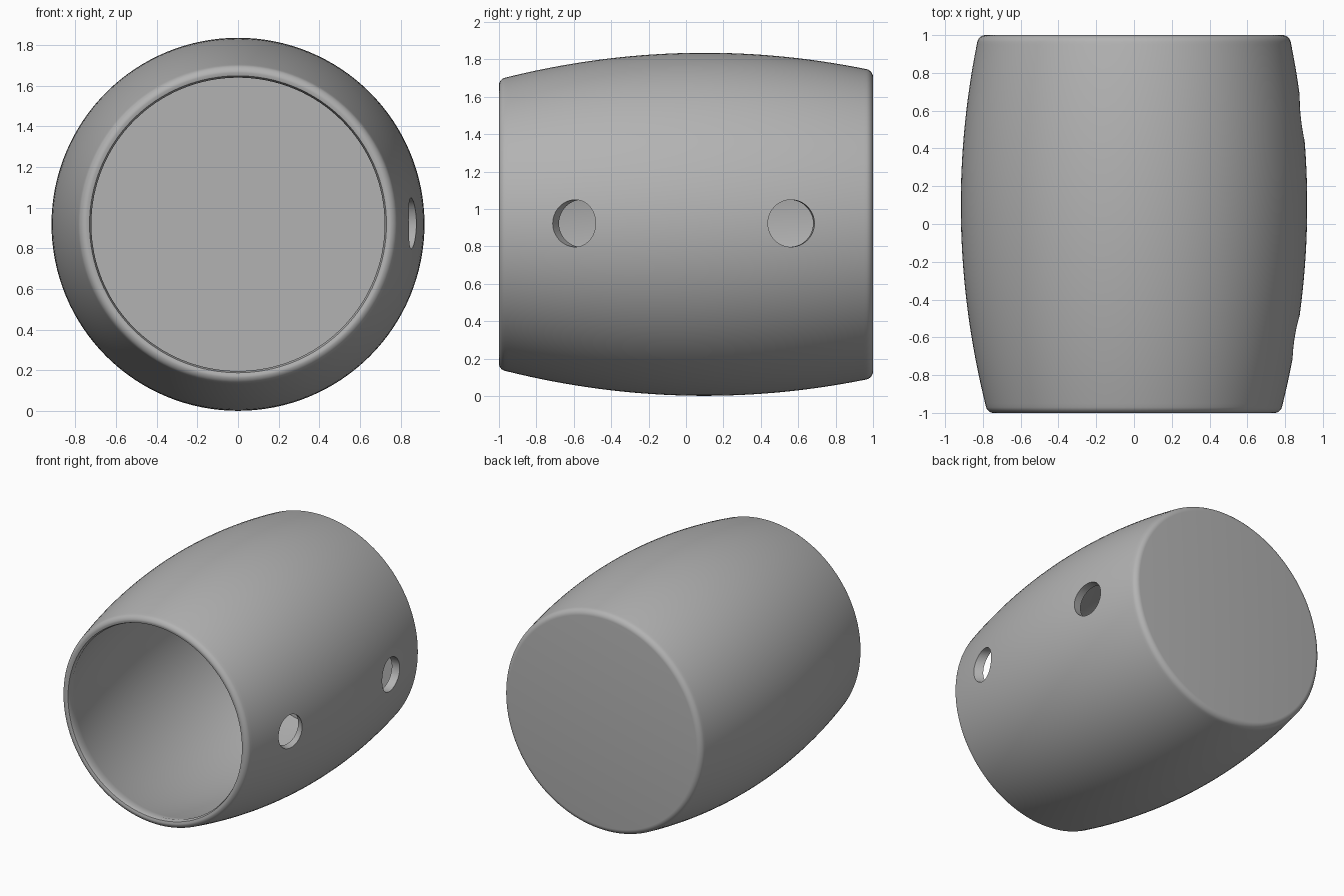
import bpy, bmesh, math

cube = bpy.data.objects.get("Cube")
if cube:
    bpy.data.objects.remove(cube, do_unlink=True)

CENTRE_Z = 0.918
WALL = 0.062
SIDES = 128

grey = bpy.data.materials.new("grey")
grey.use_nodes = True
grey.diffuse_color = (0.45, 0.45, 0.45, 1)
grey.node_tree.nodes["Principled BSDF"].inputs["Base Color"].default_value = grey.diffuse_color


def bulge(y):
    """Outer radius along the barrel."""
    return 0.917 - 0.117 * (y - 0.1) ** 2


def finish(name, bm):
    bmesh.ops.recalc_face_normals(bm, faces=bm.faces)
    mesh = bpy.data.meshes.new(name)
    bm.to_mesh(mesh)
    bm.free()
    mesh.materials.append(grey)
    obj = bpy.data.objects.new(name, mesh)
    bpy.context.collection.objects.link(obj)
    return obj


def rounded(y_end, radius, sign):
    """Points around the outer edge, from the end face to the side."""
    points = []
    for i in range(7):
        a = math.pi / 2 * i / 6
        y = y_end + sign * radius * (1 - math.cos(a))
        points.append((bulge(y) - radius * (1 - math.sin(a)), y))
    return points


# Closed profile from the back centre, round the open lip, to the inner floor
steps = 32
outer = [0.95 - 1.9 * i / steps for i in range(steps + 1)]
inner = [-0.97 + 1.91 * i / steps for i in range(steps + 1)]
profile = [(0, 1)] + rounded(1, 0.035, -1)
profile += [(bulge(y), y) for y in outer]
profile += rounded(-1, 0.03, 1)[::-1]
profile += [(0.73, -0.995)]
profile += [(bulge(y) - WALL, y) for y in inner]
profile += [(0, 0.94)]

bm = bmesh.new()
verts = [bm.verts.new((r, y, CENTRE_Z)) for r, y in profile]
edges = [bm.edges.new(pair) for pair in zip(verts, verts[1:])]
bmesh.ops.spin(bm, geom=verts + edges, cent=(0, 0, CENTRE_Z), axis=(0, 1, 0),
               angle=math.tau, steps=SIDES, use_merge=True)
bmesh.ops.remove_doubles(bm, verts=bm.verts, dist=0.0001)
barrel = finish("barrel", bm)


# Side holes: round seen from the side, drilled at a slant
def hole_cutter(name, y_centre, slant):
    bm = bmesh.new()
    bmesh.ops.create_cone(bm, cap_ends=True, segments=48, radius1=0.126,
                          radius2=0.126, depth=0.3)
    for v in bm.verts:
        x, y, z = v.co
        v.co = (0.87 + z, y_centre + x - slant * -z, CENTRE_Z + 0.005 + y)
        v.co.y = y_centre + x - slant * z
    cutter = finish(name, bm)
    cutter.hide_render = True
    return cutter


cutters = [hole_cutter("front_hole_cutter", -0.605, 0.6),
           hole_cutter("back_hole_cutter", 0.56, -0.12)]
for cutter in cutters:
    cut = barrel.modifiers.new(cutter.name, "BOOLEAN")
    cut.object = cutter
    cut.operation = "DIFFERENCE"
    cut.solver = "EXACT"

# Apply the cuts and remove the cutters
bpy.ops.object.select_all(action="DESELECT")
barrel.select_set(True)
bpy.context.view_layer.objects.active = barrel
for cutter in cutters:
    bpy.ops.object.modifier_apply(modifier=cutter.name)
for cutter in cutters:
    bpy.data.objects.remove(cutter, do_unlink=True)
bpy.ops.object.shade_smooth_by_angle(angle=math.radians(35))
